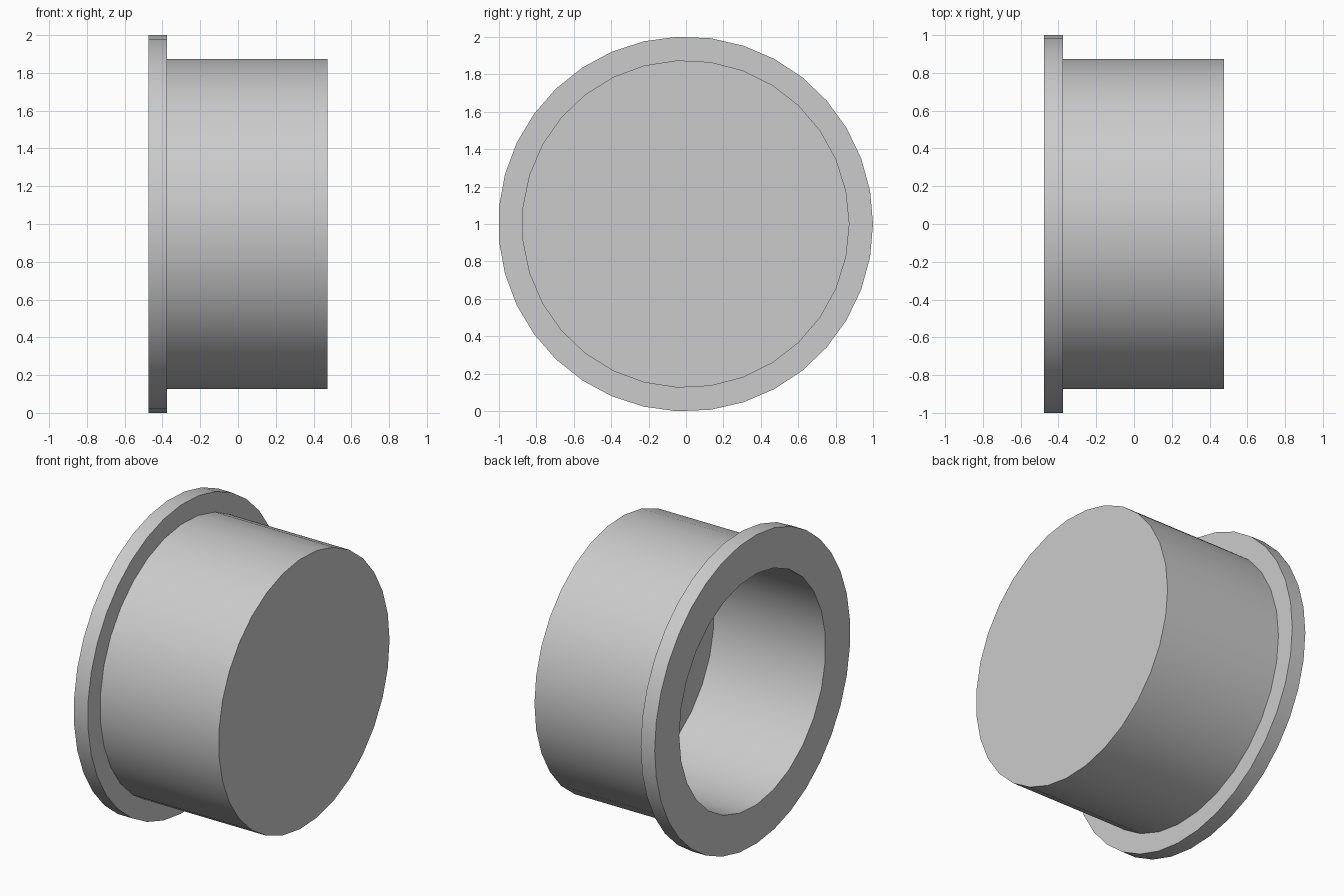
import bpy, bmesh, math
from mathutils import Vector

cube = bpy.data.objects.get("Cube")
if cube:
    bpy.data.objects.remove(cube, do_unlink=True)

# One plain grey for the whole part
grey = bpy.data.materials.new("plain grey")
grey.use_nodes = True
colour = (0.6, 0.6, 0.6, 1)
grey.diffuse_color = colour
grey.node_tree.nodes["Principled BSDF"].inputs["Base Color"].default_value = colour

# Profile along x: (position, radius, sides)
profile = [
    (0.325, 0.75, 27),    # bore floor
    (-0.475, 0.75, 27),   # bore mouth
    (-0.475, 1.001, 35),  # flange outer face
    (-0.375, 1.001, 35),  # flange inner face
    (-0.375, 0.875, 31),  # body root
    (0.475, 0.875, 31),   # closed end
]
bm = bmesh.new()


def ring(x, radius, sides):
    verts = []
    for i in range(sides):
        a = math.tau * i / sides
        verts.append(bm.verts.new((x, radius * math.cos(a) - 0.002, radius * math.sin(a) + 1)))
    edges = [bm.edges.new((verts[i - 1], verts[i])) for i in range(sides)]
    return verts, edges


rings = [ring(*p) for p in profile]

for (va, ea), (vb, eb) in zip(rings, rings[1:]):
    if len(va) == len(vb):
        # Straight cylindrical wall
        for i in range(len(va)):
            bm.faces.new((va[i - 1], va[i], vb[i], vb[i - 1]))
    else:
        # Flat annular shoulder
        bmesh.ops.triangle_fill(bm, use_beauty=True, edges=ea + eb, normal=Vector((1, 0, 0)))

# Bore floor and closed end
bm.faces.new(rings[0][0])
bm.faces.new(rings[-1][0])
bmesh.ops.recalc_face_normals(bm, faces=bm.faces)

mesh = bpy.data.meshes.new("flanged_cap")
bm.to_mesh(mesh)
bm.free()
cap = bpy.data.objects.new("flanged_cap", mesh)
bpy.context.collection.objects.link(cap)
mesh.materials.append(grey)

# Smooth walls, crisp rims
bpy.ops.object.select_all(action="DESELECT")
cap.select_set(True)
bpy.context.view_layer.objects.active = cap
bpy.ops.object.shade_smooth_by_angle(angle=math.radians(30))
